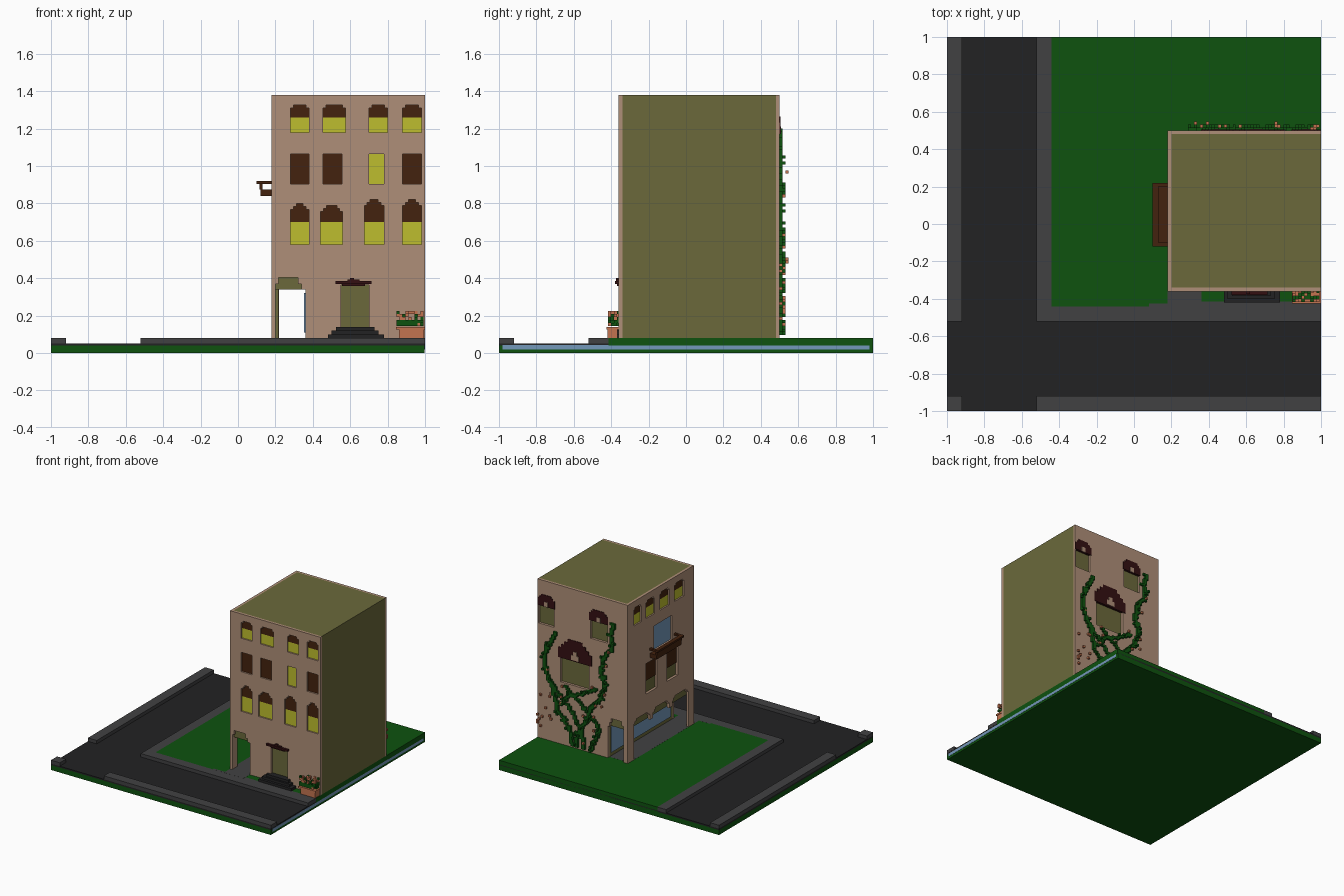
import bpy, bmesh, random
from mathutils import Vector, Matrix

random.seed(4)
cube = bpy.data.objects.get("Cube")
if cube:
    bpy.data.objects.remove(cube, do_unlink=True)


def material(name, rgb):
    lin = [(c / 255 / 12.92 if c < 11 else ((c / 255 + 0.055) / 1.055) ** 2.4) for c in rgb] + [1]
    m = bpy.data.materials.new(name)
    m.diffuse_color = lin
    m.use_nodes = True
    m.node_tree.nodes["Principled BSDF"].inputs["Base Color"].default_value = lin
    return m


GRASS = material("grass green", (14, 82, 15))
ROAD = material("asphalt", (34, 34, 35))
PAVE = material("pavement grey", (65, 65, 66))
TAN = material("tan plaster", (175, 143, 120))
OLIVE = material("olive core", (107, 105, 59))
YELLOW = material("lit yellow", (190, 190, 46))
BROWN = material("wood brown", (68, 34, 14))
MAROON = material("dark maroon", (52, 16, 18))
BLUE = material("glass blue", (116, 152, 186))
CLAY = material("terracotta", (196, 116, 80))


def finish(bm, name, mat):
    bmesh.ops.remove_doubles(bm, verts=bm.verts, dist=1e-5)
    bmesh.ops.recalc_face_normals(bm, faces=bm.faces)
    me = bpy.data.meshes.new(name)
    bm.to_mesh(me)
    bm.free()
    me.materials.append(mat)
    ob = bpy.data.objects.new(name, me)
    bpy.context.scene.collection.objects.link(ob)
    return ob


def add_box(bm, a, b):
    a, b = Vector(a), Vector(b)
    size = [abs(v) for v in b - a]
    bmesh.ops.create_cube(bm, size=1, matrix=Matrix.Translation((a + b) / 2) @ Matrix.Diagonal((*size, 1)))


def boxes(name, mat, *pairs):
    # each entry: x0, x1, y0, y1, z0, z1
    bm = bmesh.new()
    for x0, x1, y0, y1, z0, z1 in pairs:
        add_box(bm, (x0, y0, z0), (x1, y1, z1))
    me = bpy.data.meshes.new(name)
    bm.to_mesh(me)
    bm.free()
    me.materials.append(mat)
    ob = bpy.data.objects.new(name, me)
    bpy.context.scene.collection.objects.link(ob)
    return ob


# Wall coordinates: u along the wall, d inward depth, z up
PLACE = {
    "front": lambda u, d, z: (u, -0.36 + d, z),
    "back": lambda u, d, z: (u, 0.50 - d, z),
    "left": lambda u, d, z: (0.18 + d, u, z),
}


def wall(name, side, u0, u1, z0, z1, holes, thick=0.02):
    us = sorted({round(v, 4) for h in holes for v in h[:2]} | {u0, u1})
    zs = sorted({round(v, 4) for h in holes for v in h[2:]} | {z0, z1})

    def solid(i, j):
        if not (0 <= i < len(us) - 1 and 0 <= j < len(zs) - 1):
            return False
        u, z = (us[i] + us[i + 1]) / 2, (zs[j] + zs[j + 1]) / 2
        return not any(h[0] < u < h[1] and h[2] < z < h[3] for h in holes)

    bm, P = bmesh.new(), PLACE[side]
    for i in range(len(us) - 1):
        for j in range(len(zs) - 1):
            if not solid(i, j):
                continue
            ring = [(us[i], zs[j]), (us[i + 1], zs[j]), (us[i + 1], zs[j + 1]), (us[i], zs[j + 1])]
            for d in (0, thick):
                bm.faces.new([bm.verts.new(P(u, d, z)) for u, z in ring])
            for k, (di, dj) in enumerate([(0, -1), (1, 0), (0, 1), (-1, 0)]):
                if not solid(i + di, j + dj):
                    a, b = ring[k], ring[(k + 1) % 4]
                    bm.faces.new([bm.verts.new(P(q[0], d, q[1])) for q, d in ((a, 0), (b, 0), (b, thick), (a, thick))])
    return finish(bm, name, TAN)


def panel(name, side, mat, rects, d0=0.012, d1=0.02):
    bm = bmesh.new()
    for u0, u1, z0, z1 in rects:
        add_box(bm, PLACE[side](u0, d0, z0), PLACE[side](u1, d1, z1))
    return finish(bm, name, mat)


def arch(u0, u1, z0, z1, steps=1, s=0.016):
    top = z1 - s * steps
    return [(u0, u1, z0, top)] + [(u0 + s * (k + 1), u1 - s * (k + 1), top + s * k, top + s * (k + 1)) for k in range(steps)]


# Ground: grass slab, roads, pavements, lawn
boxes("ground_slab", GRASS, (-1, 0.998, -1, 1, 0, 0.04))
boxes("road", ROAD, (-1, 0.999, -1, 1, 0.04, 0.052))
boxes("pavement", PAVE, (-1, -0.92, -0.52, 1, 0.052, 0.08), (-1, -0.92, -1, -0.92, 0.052, 0.08),
      (-0.52, 1, -1, -0.92, 0.052, 0.08), (-0.52, -0.44, -0.52, 1, 0.052, 0.08),
      (-0.44, 1, -0.52, -0.44, 0.052, 0.08), (0.18, 0.36, -0.44, 0.48, 0.052, 0.0805),
      (0.36, 1, -0.44, -0.415, 0.052, 0.08), (0.08, 0.18, -0.44, -0.425, 0.052, 0.0805))
boxes("lawn", GRASS, (-0.44, 0.18, -0.44, 1, 0.04, 0.08), (0.18, 1, 0.48, 1, 0.04, 0.08),
      (0.36, 1, -0.415, 0.48, 0.04, 0.08))
boxes("water_strip", BLUE, (0.994, 1, -0.98, 0.98, 0.018, 0.042))

# Solid core behind the plaster walls, open over the corner passage
boxes("building_core", OLIVE, (0.2, 1, -0.34, 0.48, 0.34, 1.38), (0.36, 1, -0.34, 0.48, 0.08, 0.34),
      (0.2, 0.216, 0.42, 0.48, 0.08, 0.34))
boxes("passage_glass", BLUE, (0.354, 0.36, -0.31, 0.46, 0.11, 0.32))

# Window layouts: u0, u1, z0, split between lit pane and blind, z1, arch steps
front = [(a, b, 1.18, 1.26, 1.325, 1) for a, b in ((0.28, 0.38), (0.455, 0.575), (0.70, 0.80), (0.88, 0.98))]
front += [(a, b, 0.58, 0.70, z, 2) for a, b, z in
          ((0.28, 0.38, 0.80), (0.44, 0.56, 0.79), (0.675, 0.78, 0.82), (0.88, 0.98, 0.82))]
front += [(a, b, 0.905, s, 1.065, 0) for a, b, s in
          ((0.28, 0.38, 0.905), (0.455, 0.555, 0.905), (0.70, 0.78, 1.065), (0.88, 0.98, 0.905))]
left = [(a, b, 1.18, 1.26, 1.325, 1) for a, b in ((-0.23, -0.11), (-0.04, 0.08), (0.15, 0.26), (0.32, 0.42))]


def windows(side, items):
    holes = []
    for u0, u1, z0, split, z1, steps in items:
        holes += arch(u0, u1, z0, z1, steps)
        if split > z0:
            panel(side + "_lit_pane", side, YELLOW, [(u0, u1, z0, split)])
        if split < z1:
            panel(side + "_blind", side, BROWN, [(u0, u1, split, z1)])
    return holes


# Front wall with doorway and passage opening
holes = windows("front", front)
holes += [(0.55, 0.70, 0.08, 0.365), (0.2, 0.36, 0.08, 0.34), (0.2, 0.34, 0.34, 0.37), (0.216, 0.32, 0.37, 0.405)]
wall("front_wall", "front", 0.18, 1, 0.08, 1.38, holes)

# Left wall: arcade, two tall windows and a balcony door
holes = windows("left", left) + [(-0.29, 0.42, 0.08, 0.33)]
for y in (-0.29, -0.04, 0.21):
    holes += arch(y, y + 0.21, 0.33, 0.405, 2)
for y0, y1 in ((-0.15, -0.01), (0.12, 0.26)):
    holes.append((y0, y1, 0.56, 0.81))
    panel("left_tall_blind", "left", BROWN, [(y0, y1, 0.66, 0.81)])
holes.append((-0.075, 0.16, 0.88, 1.08))
panel("balcony_door_glass", "left", BLUE, [(-0.075, 0.16, 0.88, 1.08)])
wall("left_wall", "left", -0.34, 0.48, 0.08, 1.38, holes)

# Back wall: two small windows, one large arched window, passage opening
holes = [(0.22, 0.36, 0.08, 0.34), (0.22, 0.345, 0.34, 0.375), (0.235, 0.33, 0.375, 0.41)]
for u0, u1 in ((0.85, 0.99), (0.365, 0.52)):
    holes.append((u0, u1, 1.02, 1.18))
    panel("back_small_hood", "back", MAROON, arch(u0 - 0.008, u1 + 0.008, 1.17, 1.265, 2), -0.004, 0.015)
    mid = (u0 + u1) / 2
    panel("back_small_keystone", "back", TAN, [(mid - 0.018, mid + 0.018, 1.17, 1.21)], -0.007, 0.01)
holes.append((0.53, 0.79, 0.59, 0.81))
panel("back_large_hood", "back", MAROON, arch(0.505, 0.81, 0.79, 0.96, 3, 0.028), -0.004, 0.015)
panel("back_large_keystone", "back", TAN, [(0.62, 0.69, 0.80, 0.84), (0.638, 0.672, 0.84, 0.87)], -0.008, 0.01)
wall("back_wall", "back", 0.18, 1, 0.08, 1.38, holes)

# Balcony: floor, front panel, rail and end posts
boxes("balcony", BROWN, (0.12, 0.18, -0.11, 0.21, 0.84, 0.875), (0.115, 0.132, -0.11, 0.21, 0.875, 0.905),
      (0.1, 0.132, -0.12, 0.22, 0.905, 0.92), (0.132, 0.18, -0.12, -0.10, 0.905, 0.92),
      (0.132, 0.18, 0.20, 0.22, 0.905, 0.92))

# Entrance steps and canopy
boxes("entrance_steps", ROAD, (0.48, 0.78, -0.42, -0.34, 0.08, 0.10), (0.50, 0.75, -0.40, -0.34, 0.10, 0.12),
      (0.525, 0.73, -0.385, -0.34, 0.12, 0.14))
boxes("entrance_canopy", MAROON, (0.52, 0.715, -0.38, -0.34, 0.37, 0.385), (0.555, 0.68, -0.37, -0.36, 0.358, 0.37),
      (0.585, 0.65, -0.375, -0.36, 0.385, 0.392), (0.6, 0.62, -0.375, -0.36, 0.392, 0.402))

# Planter box
boxes("planter", CLAY, (0.86, 0.995, -0.42, -0.365, 0.08, 0.125), (0.845, 1, -0.425, -0.362, 0.125, 0.14))

V = 0.016


def voxels(name, mat, cells):
    bm = bmesh.new()
    for c in cells:
        p = Vector(c) * V
        add_box(bm, p, p + Vector((V, V, V)))
    me = bpy.data.meshes.new(name)
    bm.to_mesh(me)
    bm.free()
    me.materials.append(mat)
    bpy.context.scene.collection.objects.link(bpy.data.objects.new(name, me))


# Planter foliage and flowers
spots = [(x, y, z) for x in range(53, 62) for y in range(-26, -22) for z in range(9, 14)]
leaves = {s for s in spots if random.random() < (0.75 if s[2] < 11 else 0.08)}
voxels("planter_leaves", GRASS, leaves)
voxels("planter_flowers", CLAY, {s for s in spots if s not in leaves and random.random() < 0.22})

# Climbing ivy: stems as (x, z) paths, thickened with random leaves
stems = [
    [(0.82, 0.98), (0.85, 0.92), (0.91, 0.82), (0.92, 0.66), (0.86, 0.56), (0.76, 0.46), (0.66, 0.36), (0.58, 0.22), (0.56, 0.09)],
    [(0.29, 1.19), (0.32, 1.1), (0.31, 0.98), (0.38, 0.9), (0.41, 0.78), (0.37, 0.66), (0.42, 0.54), (0.50, 0.46), (0.55, 0.32), (0.62, 0.2), (0.64, 0.09)],
    [(0.86, 0.56), (0.80, 0.36), (0.70, 0.24), (0.66, 0.09)],
    [(0.72, 0.56), (0.62, 0.48), (0.50, 0.38), (0.42, 0.3), (0.48, 0.16), (0.5, 0.09)],
    [(0.46, 0.62), (0.58, 0.54), (0.70, 0.5), (0.78, 0.4)],
]
ivy, flowers = set(), set()
for path in stems:
    for (xa, za), (xb, zb) in zip(path, path[1:]):
        n = int(max(abs(xb - xa), abs(zb - za)) / V) + 1
        for k in range(n):
            x, z = (xa + (xb - xa) * k / n) / V, (za + (zb - za) * k / n) / V
            i, j = int(x), max(5, int(z))
            ivy |= {(i, 0, j), (i + 1, 0, j)}
            if random.random() < 0.6:
                ivy.add((i + random.choice((-1, 0, 1, 2)), random.choice((0, 0, 1)), j))
            if random.random() < 0.10:
                flowers.add((min(61, i + random.randint(-3, 3)), random.choice((0, 1, 2)), max(5, j + random.randint(-1, 1))))
flowers |= {(random.randint(54, 61), random.choice((0, 1)), random.randint(5, 31)) for _ in range(12)}


def on_wall(cells):
    return {(c[0], c[1] + 0.5 / V, c[2]) for c in cells}


voxels("ivy", GRASS, on_wall(ivy))
voxels("ivy_flowers", CLAY, on_wall(flowers - ivy))
